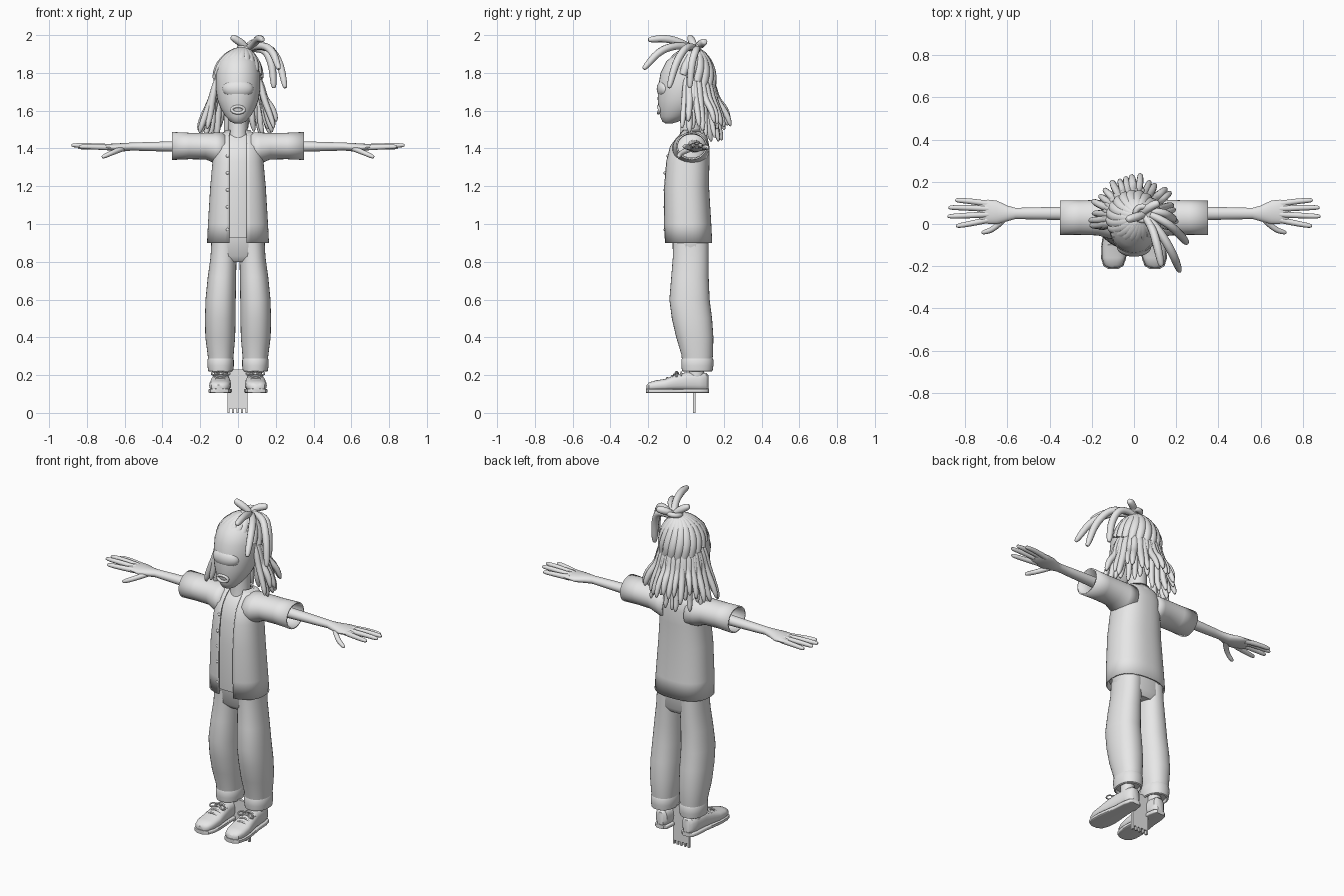
import bpy, bmesh, math, random
from mathutils import Vector

if "Cube" in bpy.data.objects:
    bpy.data.objects.remove(bpy.data.objects["Cube"])

random.seed(4)
grey = bpy.data.materials.new("plain grey")
grey.diffuse_color = (0.8, 0.8, 0.8, 1)
grey.use_nodes = True
grey.node_tree.nodes["Principled BSDF"].inputs["Base Color"].default_value = grey.diffuse_color


def spow(v, e):
    return math.copysign(abs(v) ** e, v)


def add_mesh(name, bm):
    bmesh.ops.recalc_face_normals(bm, faces=bm.faces)
    me = bpy.data.meshes.new(name)
    bm.to_mesh(me)
    bm.free()
    me.materials.append(grey)
    ob = bpy.data.objects.new(name, me)
    bpy.context.collection.objects.link(ob)
    return ob


def loft(name, rings, closed=True, caps=True):
    """Skin a list of point rings."""
    bm = bmesh.new()
    vs = [[bm.verts.new(p) for p in r] for r in rings]
    n = len(vs[0])
    for a, b in zip(vs, vs[1:]):
        for i in range(n if closed else n - 1):
            j = (i + 1) % n
            bm.faces.new((a[i], a[j], b[j], b[i]))
    if caps:
        bm.faces.new(vs[0])
        bm.faces.new(vs[-1])
    return add_mesh(name, bm)


def ring_z(z, cx, rx, y0, y1, e=2.0, gap=0.0, n=32):
    """Level superellipse from front y0 to back y1, with an optional front opening."""
    cy, ry = (y0 + y1) / 2, (y1 - y0) / 2
    g = math.asin(min(0.95, (gap / rx) ** (e / 2))) if gap else 0
    m = n - 1 if gap else n
    ts = [g + (2 * math.pi - 2 * g) * i / m for i in range(n)]
    return [(cx + rx * spow(math.sin(t), 2 / e), cy - ry * spow(math.cos(t), 2 / e), z) for t in ts]


def ring_x(x, cy, ry, cz, rz, n=24):
    return [(x, cy + ry * math.cos(2 * math.pi * i / n), cz + rz * math.sin(2 * math.pi * i / n)) for i in range(n)]


def ring_y(y, cx, hw, z0, z1, e=2.6, n=24):
    ts = [2 * math.pi * i / n for i in range(n)]
    return [(cx + hw * spow(math.cos(t), 2 / e), y, (z0 + z1) / 2 + (z1 - z0) / 2 * spow(math.sin(t), 2 / e))
            for t in ts]


def tubes(name, strands, cyclic=False):
    """Round strands, each a list of (point, radius)."""
    cu = bpy.data.curves.new(name, 'CURVE')
    cu.dimensions = '3D'
    cu.bevel_depth = 1
    cu.bevel_resolution = 3
    cu.use_fill_caps = True
    for st in strands:
        sp = cu.splines.new('NURBS')
        sp.points.add(len(st) - 1)
        for p, (co, r) in zip(sp.points, st):
            p.co = (*co, 1)
            p.radius = r
        sp.order_u = 3
        sp.use_endpoint_u = not cyclic
        sp.use_cyclic_u = cyclic
        sp.resolution_u = 5
    cu.materials.append(grey)
    ob = bpy.data.objects.new(name, cu)
    bpy.context.collection.objects.link(ob)
    bpy.ops.object.select_all(action='DESELECT')
    ob.select_set(True)
    bpy.context.view_layer.objects.active = ob
    bpy.ops.object.convert(target='MESH')
    return bpy.context.object


def ball(name, c, r, seg=24):
    bm = bmesh.new()
    bmesh.ops.create_uvsphere(bm, u_segments=seg, v_segments=seg // 2, radius=1)
    for v in bm.verts:
        v.co = Vector(c) + Vector([v.co[i] * r[i] for i in range(3)])
    return add_mesh(name, bm)


def thicken(ob, t):
    m = ob.modifiers.new("thickness", 'SOLIDIFY')
    m.thickness, m.offset = t, 0


# Open shirt, undershirt and collar
torso = [(.90, .16, -.11, .135), (1.0, .155, -.115, .13), (1.2, .143, -.115, .118), (1.33, .131, -.105, .12),
         (1.41, .126, -.085, .12), (1.45, .115, -.055, .112), (1.475, .095, -.03, .10), (1.487, .065, -.01, .085)]
thicken(loft("open_shirt", [ring_z(z, 0, rx, a, b, 2.4, .046, 48) for z, rx, a, b in torso], False, False), .008)
loft("undershirt", [ring_z(max(z, .925), 0, rx - .012, a + .012, b - .012, 2.4) for z, rx, a, b in torso[:-1]])
thicken(loft("collar", [ring_z(z, 0, rx, a, b, 2, g, 40) for z, rx, a, b, g in
                        [(1.425, .098, -.085, .115, .06), (1.46, .088, -.055, .11, .048), (1.495, .062, -.025, .09, .04)]],
             False, False), .008)
for z in (1.36, 1.27, 1.18, 1.09, .97):
    ball("button", (-.055, -.111 if z < 1.3 else -.096, z), (.009, .008, .009), 12)

# Neck and head
loft("neck", [ring_z(z, 0, r, .02 - r, .03 + r) for z, r in [(1.42, .062), (1.49, .05), (1.62, .05)]])
loft("head", [ring_z(z, 0, rx, a, b) for z, rx, a, b in
              [(1.533, .02, -.11, -.07), (1.542, .04, -.125, -.04), (1.57, .066, -.137, .02), (1.61, .091, -.145, .07),
               (1.66, .11, -.15, .11), (1.72, .118, -.148, .13), (1.80, .119, -.135, .14), (1.86, .105, -.105, .13),
               (1.90, .07, -.06, .10)]])
ball("eye", (0, -.108, 1.715), (.082, .047, .053), 32)
lips = [((.034 * math.cos(t), -.147 + .006 * math.cos(t) ** 2, 1.605 + .018 * math.sin(t)), .008)
        for t in [math.pi * i / 6 for i in range(12)]]
tubes("lips", [lips], True)

# Hair swept up from the hairline to the knot
knot = Vector((.04, .05, 1.925))


def scalp(a, phi, grow=0.0):
    return Vector(((.117 + grow) * math.sin(phi) * math.sin(a), .02 - (.122 + grow) * math.sin(phi) * math.cos(a),
                   1.755 + (.15 + grow) * math.cos(phi)))


swept = []
for i in range(20):
    a = 2 * math.pi * i / 20
    edge = math.radians(84 - 22 * math.cos(a))
    st = []
    for k in range(7):
        f = k / 6
        p = scalp(a + .5 * (1 - f), edge * (.12 + .88 * f))
        p = p.lerp(knot, .75 * (1 - f) ** 2)
        st.append((p, .012 + .02 * math.sin(math.pi * min(1, .15 + .72 * f))))
    swept.append(st)
tubes("swept_hair", swept)
ball("hair_base", (0, .025, 1.765), (.112, .118, .14))

# Hanging locks around the sides and back
locks = []
for layer, (count, reach, low) in enumerate([(19, .205, 1.50), (16, .165, 1.455)]):
    for i in range(count):
        a = math.radians(80 + 200 * (i + .5 * layer) / (count - 1 + .5 * layer))
        end = a + random.uniform(-.08, .08)
        d0, d1 = Vector((math.sin(a), -math.cos(a), 0)), Vector((math.sin(end), -math.cos(end), 0))
        R, z = reach + random.uniform(-.015, .015), low + random.uniform(-.02, .05)
        c = Vector((0, .02, 0))
        r = random.uniform(.015, .019)
        path = [(.10, 1.79, .8), (.122, 1.74, 1), (.14, 1.66, 1.1), (.9 * R, z + .07, 1), (R, z + .012, .75), (R, z, .25)]
        locks.append([(c + d0.lerp(d1, k / 5) * q + Vector((0, 0, h)), r * w) for k, (q, h, w) in enumerate(path)])
tubes("hanging_locks", locks)

# Loose locks springing from the knot
loose = [[(.04, .05, 1.92), (.08, 0, 1.95), (.11, -.10, 1.985), (.13, -.20, 1.975)],
         [(.04, .05, 1.92), (.10, 0, 1.95), (.18, -.13, 1.93), (.217, -.225, 1.82)],
         [(.04, .06, 1.92), (.14, .02, 1.96), (.22, -.05, 1.87), (.25, -.09, 1.72)],
         [(.04, .06, 1.92), (.13, .06, 1.94), (.18, .03, 1.86), (.19, .02, 1.72)],
         [(.06, .05, 1.91), (.03, .04, 1.95), (0, .03, 1.97), (-.035, .02, 1.992)],
         [(.03, .04, 1.91), (.06, .07, 1.95), (.09, .09, 1.96), (.12, .10, 1.965)]]
tubes("loose_locks", [[(p, r) for p, r in zip(st + [st[-1]], (.016, .019, .021, .016, .006))] for st in loose])
band = [(knot + Vector((.034 * math.cos(t), .034 * math.sin(t), .012 + .008 * math.sin(t))), .014)
        for t in [math.pi * i / 5 for i in range(10)]]
tubes("hair_knot", [band], True)

# Hips of the trousers
loft("trouser_hips", [ring_z(z, 0, rx, a, b, 2.5) for z, rx, a, b in
                      [(.80, .12, -.04, .10), (.83, .143, -.068, .12), (.95, .142, -.075, .12)]])

for s, side in ((-1, "left"), (1, "right")):
    # Sleeve, arm and hand
    thicken(loft(side + "_sleeve", [ring_x(s * x, cy, ry, cz, rz, 32) for x, cy, ry, cz, rz in
                                    [(.07, .025, .095, 1.395, .085), (.12, .025, .09, 1.402, .078),
                                     (.17, .03, .08, 1.412, .066), (.26, .03, .077, 1.413, .066),
                                     (.35, .03, .078, 1.413, .07)]], True, False), .008)
    loft(side + "_arm", [ring_x(s * x, cy, ry, cz, rz) for x, cy, ry, cz, rz in
                         [(.12, .045, .036, 1.412, .034), (.36, .05, .031, 1.41, .027), (.50, .05, .028, 1.41, .023),
                          (.56, .05, .026, 1.41, .021), (.60, .05, .037, 1.407, .022), (.65, .055, .056, 1.405, .021),
                          (.69, .058, .057, 1.407, .017), (.725, .06, .053, 1.408, .012), (.735, .06, .045, 1.409, .006)]])
    fingers = [[(.69, .095, 1.405), (.77, .108, 1.408), (.846, .113, 1.405)],
               [(.69, .072, 1.41), (.79, .077, 1.416), (.878, .078, 1.415)],
               [(.69, .045, 1.41), (.79, .04, 1.416), (.882, .036, 1.417)],
               [(.69, .02, 1.405), (.77, .002, 1.408), (.842, -.01, 1.41)],
               [(.61, .03, 1.40), (.66, -.025, 1.38), (.72, -.042, 1.353)]]
    tubes(side + "_fingers", [[((s * p[0], p[1], p[2]), r) for p, r in zip(f + [f[-1]], (.015, .0135, .011, .004))]
                              for f in fingers])

    # Trouser leg with turned-up cuff, and ankle
    loft(side + "_trouser_leg", [ring_z(z, s * cx, rx, a, b, 2.2) for z, cx, rx, a, b in
                                 [(.90, .073, .068, -.07, .12), (.82, .077, .069, -.07, .12), (.72, .085, .075, -.078, .12),
                                  (.60, .092, .08, -.088, .125), (.50, .094, .081, -.075, .138), (.40, .094, .079, -.052, .145),
                                  (.31, .092, .069, -.025, .143), (.235, .092, .062, -.015, .135)]])
    loft(side + "_cuff", [ring_z(z, s * .092, .064 + d, -.019 - d, .139 + d, 2.2) for z, d in
                          [(.24, -.012), (.218, -.006), (.222, .002), (.25, .006), (.28, .006), (.292, .001), (.292, -.01)]])
    loft(side + "_ankle", [ring_z(z, s * .092, .036, .015, .095) for z in (.15, .26)])

    # Shoe, sole and laces
    shoe = [(-.208, .02, .148), (-.195, .043, .162), (-.16, .055, .172), (-.11, .058, .18), (-.06, .053, .20),
            (0, .045, .215), (.07, .043, .215), (.105, .036, .212), (.118, .02, .20)]
    cx = lambda y: s * (.09 - .04 * y)
    loft(side + "_shoe", [ring_y(y, cx(y), w, .115, t) for y, w, t in shoe])
    loft(side + "_sole", [ring_y(y - (.004 if y < 0 else -.003), cx(y), w + .004, .105, .128, 6) for y, w, t in shoe])
    laces = [[((cx(y) - .04, y, t - .014), .005), ((cx(y) - .02, y, t + .004), .005), ((cx(y) + .02, y, t + .004), .005),
              ((cx(y) + .04, y, t - .014), .005)] for y, t in [(-.10, .182), (-.075, .193), (-.05, .203), (-.025, .21)]]
    for d in (-1, 1):
        x = cx(-.04)
        laces.append([((x, -.04, .21), .004), ((x + d * .03, -.05, .225), .004), ((x + d * .055, -.06, .205), .004),
                      ((x + d * .03, -.07, .20), .004), ((x, -.045, .21), .004)])
    tubes(side + "_laces", laces)

# Thin support plate with a notched foot
outline = [(.05, .23), (-.055, .23)]
for i in range(5):
    x = -.055 + i * .0235
    outline += [(x, .022), (x, 0), (x + .011, 0), (x + .011, .022)]
bm = bmesh.new()
face = bm.faces.new([bm.verts.new((x, .036, z)) for x, z in outline[:2] + outline[3:-1]])
ext = bmesh.ops.extrude_face_region(bm, geom=[face])
bmesh.ops.translate(bm, verts=[v for v in ext["geom"] if isinstance(v, bmesh.types.BMVert)], vec=(0, .014, 0))
add_mesh("support_plate", bm)

# Smooth shading with crisp edges
bpy.ops.object.select_all(action='SELECT')
bpy.context.view_layer.objects.active = bpy.data.objects["head"]
bpy.ops.object.shade_smooth_by_angle(angle=math.radians(40))
